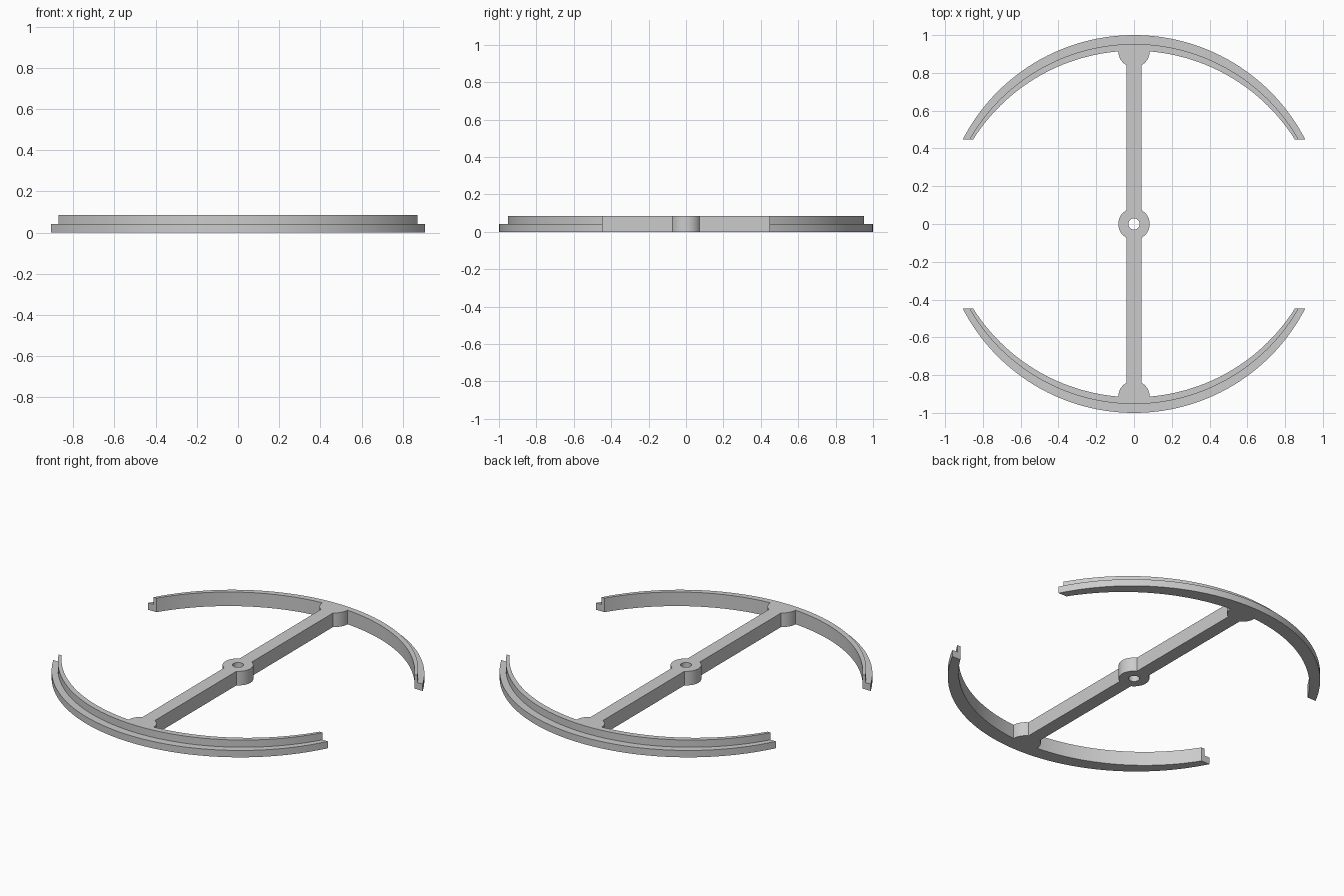
import bpy, bmesh
from math import sin, cos, acos, pi

cube = bpy.data.objects.get("Cube")
if cube:
    bpy.data.objects.remove(cube)

# Main sizes
END_Y = 0.447                    # flat cut at the rim ends
STEP_Z, TOP_Z = 0.041, 0.084
BAR, HUB, HOLE = 0.04, 0.083, 0.03
N = 28

grey = bpy.data.materials.new("plain_grey")
grey.use_nodes = True
grey.diffuse_color = (0.6, 0.6, 0.6, 1)
grey.node_tree.nodes["Principled BSDF"].inputs["Base Color"].default_value = (0.6, 0.6, 0.6, 1)


def circle_arc(radius, cy, a0, a1, n):
    return [(radius * cos(a0 + (a1 - a0) * i / n), cy + radius * sin(a0 + (a1 - a0) * i / n))
            for i in range(n + 1)]


def rim_arc(crown, end_x, start_x=0.0):
    """Arc through the crown, from start_x out to the cut end."""
    h = crown - END_Y
    r = (end_x ** 2 + h ** 2) / (2 * h)
    return circle_arc(r, crown - r, acos(start_x / r), acos(end_x / r), N)


outer = rim_arc(1.0, 0.907)
ledge = rim_arc(0.953, 0.872)
inner = rim_arc(0.917, 0.852, HUB)

# Right side of the half outline: hub, bar, rounded root, inner rim
root_y = inner[0][1]
side = circle_arc(HUB, 0, 0, acos(BAR / HUB), 10)
side += circle_arc(HUB, root_y, -acos(BAR / HUB), 0, 10)
side += inner[1:] + [ledge[-1]]
hole = circle_arc(HOLE, 0, pi, 0, 20)


def outline(edge):
    """Closed half outline, counter-clockwise, with the given outer rim edge."""
    right = side + edge[::-1]
    left = [(-x, y) for x, y in right[:-1]][::-1]
    return right + left + hole


wide, narrow = outline(outer), outline(ledge)
levels = [(wide, 0), (wide, STEP_Z), (narrow, STEP_Z), (narrow, TOP_Z)]

bm = bmesh.new()
shared = {}


def vert(p, z):
    key = (round(p[0], 5), round(p[1], 5), z)
    if key not in shared:
        shared[key] = bm.verts.new(key)
    return shared[key]


def face(verts):
    verts = list(dict.fromkeys(verts))
    if len(verts) > 2:
        return bm.faces.new(verts)


rings = [[vert(p, z) for p in pts] for pts, z in levels]

# Walls and rim ledge, left open where the two halves join
for low, high in zip(rings, rings[1:]):
    for i in range(len(low)):
        j = (i + 1) % len(low)
        if abs(low[i].co.y) < 1e-4 and abs(low[j].co.y) < 1e-4:
            continue
        face([low[i], low[j], high[j], high[i]])

# Flat underside and top
caps = [face(rings[0][::-1]), face(rings[-1])]
bm.normal_update()
bmesh.ops.triangulate(bm, faces=caps, ngon_method='EAR_CLIP')
bm.normal_update()

mesh = bpy.data.meshes.new("wheel_frame")
bm.to_mesh(mesh)
bm.free()
mesh.materials.append(grey)
frame = bpy.data.objects.new("wheel_frame", mesh)
bpy.context.collection.objects.link(frame)

# Second half of the frame
mirror = frame.modifiers.new("Front half", "MIRROR")
mirror.use_axis = (False, True, False)
mirror.use_clip = True
mirror.merge_threshold = 0.0005

bpy.context.view_layer.objects.active = frame
frame.select_set(True)
bpy.ops.object.shade_smooth_by_angle(angle=pi / 6)
